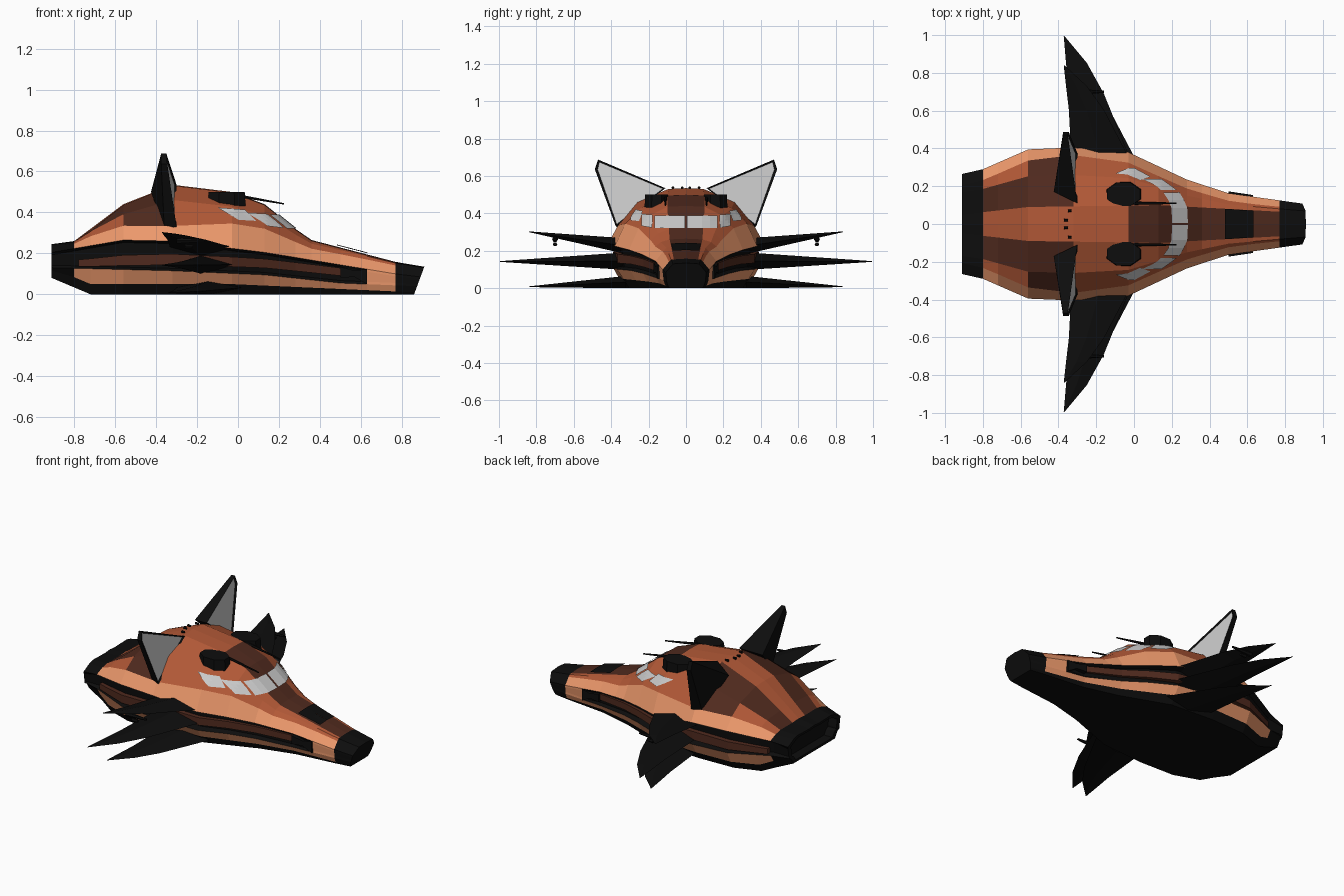
import bpy, bmesh
from math import cos, sin, pi
from mathutils import Vector
from mathutils.bvhtree import BVHTree

if "Cube" in bpy.data.objects:
    bpy.data.objects.remove(bpy.data.objects["Cube"])


def mat(name, r, g, b):
    m = bpy.data.materials.new(name)
    m.diffuse_color = (r, g, b, 1)
    m.use_nodes = True
    m.node_tree.nodes["Principled BSDF"].inputs["Base Color"].default_value = m.diffuse_color
    return m


BLACK, ORANGE, LIGHT, BROWN, GREY = range(5)
MATS = [mat("black", .004, .004, .004), mat("rust_orange", .45, .10, .038),
        mat("light_orange", .85, .32, .15), mat("brown", .08, .023, .013), mat("pale_grey", .6, .6, .6)]


def finish(name, bm, mirror=True):
    bmesh.ops.recalc_face_normals(bm, faces=bm.faces)
    me = bpy.data.meshes.new(name)
    bm.to_mesh(me)
    for m in MATS:
        me.materials.append(m)
    ob = bpy.data.objects.new(name, me)
    bpy.context.collection.objects.link(ob)
    if mirror:
        mod = ob.modifiers.new("Mirror", 'MIRROR')
        mod.use_axis = (False, True, False)
        mod.use_mirror_merge = False
    return ob


def loft(rings, colour=lambda i, j: BLACK):
    """Skin closed rings of points, with end caps."""
    bm = bmesh.new()
    vs = [[bm.verts.new(p) for p in r] for r in rings]
    n = len(vs[0])
    for i in range(len(vs) - 1):
        for j in range(n):
            k = (j + 1) % n
            f = bm.faces.new((vs[i][j], vs[i][k], vs[i + 1][k], vs[i + 1][j]))
            f.material_index = colour(i, j)
    for r, i in ((vs[0], 0), (vs[-1], len(vs) - 2)):
        bm.faces.new(r).material_index = colour(i, 0)
    return bm


def curve(*pts):
    """Straight-line interpolation along x."""
    def f(x):
        for (xa, a), (xb, b) in zip(pts, pts[1:]):
            if x <= xb:
                return a + (b - a) * max(0, (x - xa) / (xb - xa))
        return pts[-1][1]
    return f


# hull guide curves along the length
ridge = curve((-.91, .245), (-.80, .26), (-.56, .44), (-.32, .535), (-.03, .50), (.13, .44),
              (.28, .32), (.36, .265), (.86, .135))
width = curve((-.91, .265), (-.80, .29), (-.56, .395), (-.32, .405), (-.03, .38), (.28, .235),
              (.50, .163), (.77, .125), (.86, .108))
belt_z = curve((-.91, .205), (-.56, .265), (-.32, .26), (.13, .205), (.86, .085))
lower_z = curve((-.91, .13), (-.32, .115), (.13, .095), (.50, .055), (.86, .04))
keel_z = curve((-.91, .08), (-.72, 0), (.86, 0))
chine_h = curve((-.03, .05), (.86, .01))
crown_y = curve((-.91, .05), (-.56, .09), (.13, .10), (.86, .06))
brow_drop = curve((-.91, .02), (-.56, .28), (-.03, .26), (.77, .1))
cheek_y = curve((-.91, .78), (-.32, .90), (.13, .83), (.63, .73))
cheek_h = curve((-.91, .75), (-.56, .40), (-.32, .27), (-.03, .44), (.77, .70))


def ring(x):
    t, w, b, lo, k = ridge(x), width(x), belt_z(x), lower_z(x), keel_z(x)
    g = .1 * w if -.85 < x < .6 else 0          # side groove depth
    half = [(crown_y(x), t - .004), (.64 * w, t - brow_drop(x) * (t - b)),
            (cheek_y(x) * w, b + cheek_h(x) * (t - b)), (w, b), (w - g, b - .012),
            (.97 * w - g, lo + .012), (.97 * w, lo), (.88 * w, min(k + chine_h(x), lo - .015)), (.8 * w, k)]
    pts = [(0, t)] + half + [(-y, z) for y, z in reversed(half)]
    lean = .37 if x > .8 else 0                 # raked nose tip
    return [(x + lean * z, y, z) for y, z in pts]


XS = (-.91, -.80, -.72, -.56, -.32, -.03, .13, .28, .36, .50, .63, .77, .86)


def hull_colour(i, j):
    i -= 2                                      # two rings form the recessed tail
    j = j if j < 10 else 18 - j
    if i < 1 or i > 10 or j > 7:
        return BLACK
    if j in (3, 7) or (i == 10 and j > 3):
        return LIGHT
    if j > 3:
        return BLACK
    if (j == 0 and i > 4) or (j == 1 and i < 4) or (j == 2 and i == 3):
        return BROWN
    return ORANGE


rings = [ring(x) for x in XS]
tail = [[(x, y * .88, .165 + (z - .165) * .82) for _, y, z in rings[0]] for x in (-.85, -.91)]
hull = loft(tail + rings, hull_colour)
finish("hull", hull, False)
tree = BVHTree.FromBMesh(hull)


# panels laid on the hull by casting a quad along an axis
def panel(name, quad, axis, colour, off=.006, n=4):
    bm = bmesh.new()
    q = [Vector(p) for p in quad]
    d = Vector([-float(a == axis) for a in 'xyz'])
    g = []
    for i in range(n + 1):
        for j in range(n + 1):
            p = list(q[0].lerp(q[1], i / n).lerp(q[3].lerp(q[2], i / n), j / n))
            p.insert('xyz'.index(axis), 2)
            hit, nor, _, _ = tree.ray_cast(Vector(p), d)
            g.append(bm.verts.new(hit + nor * (off if nor.dot(d) < 0 else -off)))
    for i in range(n):
        for j in range(n):
            a = i * (n + 1) + j
            bm.faces.new((g[a], g[a + 1], g[a + n + 2], g[a + n + 1])).material_index = colour
    finish(name, bm)


panel("front_window", [(.006, .318), (.165, .318), (.165, .385), (.006, .385)], 'x', GREY)
panel("corner_window", [(.177, .32), (.235, .33), (.235, .395), (.177, .388)], 'x', GREY)
panel("side_window", [(0, .36), (.085, .355), (.03, .41), (-.10, .42)], 'y', GREY)
panel("muzzle_hatch", [(.48, 0), (.63, 0), (.63, .07), (.48, .08)], 'z', BLACK, .01)


# rail running inside the side groove, ending in a black cannon
def rail(name, xs, bottom, top, out, colour):
    rs = []
    for x in xs:
        y, lo, gap = out * width(x), lower_z(x), belt_z(x) - lower_z(x)
        z0, z1 = lo + bottom(x) * gap, lo + top(x) * gap
        rs.append([(x, y, z0), (x, y, z1), (x, y - .05, z1), (x, y - .05, z0)])
    finish(name, loft(rs, lambda i, j: colour))


rail("groove_rail", (-.78,) + XS[2:10], curve((-.78, .08), (.5, .4)), curve((-.78, .42), (.5, .83)), .965, BROWN)
rail("side_cannon", (.50, .53, .57, .63), curve((.5, .3), (.57, .4), (.63, 0)),
     curve((.5, .88), (.57, .8), (.63, 1)), 1.06, BLACK)


# three swept blades per side
def blade(name, z0, z1, span, t, shift=0):
    rs = []
    for f, xa, xb in ((0, -.33, -.01), (.55, -.345, -.16), (.79, -.36, -.25), (1, -.372, -.368)):
        y, z, h = .32 + f * (span - .32), z0 + f * (z1 - z0), t * (1 - f) + .002
        xm = (xa + xb) / 2 + shift
        rs.append([(xa + shift, y, z), (xm, y, z + h), (xb + shift, y, z), (xm, y, z - h)])
    finish(name, loft(rs))


blade("upper_blade", .225, .302, .84, .04)
blade("middle_blade", .145, .143, .995, .045)
blade("lower_blade", .033, .008, .84, .031, .03)

# ears: black shell with a grey sunken face
front = [(-.30, .11, .535), (-.30, .375, .33), (-.345, .487, .635), (-.35, .47, .688)]
back = [(-.425, .17, .50), (-.36, .35, .32), (-.375, .487, .638), (-.375, .47, .688)]
ear = loft([back, front])
ear.faces.ensure_lookup_table()
face = ear.faces[-1]
bmesh.ops.recalc_face_normals(ear, faces=ear.faces)
bmesh.ops.inset_region(ear, faces=[face], thickness=.014, depth=-.008)
face.material_index = GREY
finish("ear", ear)


def rod(name, a, b, r0, r1):
    finish(name, loft([[(p[0], p[1] + r * cos(k * pi / 3), p[2] + r * sin(k * pi / 3)) for k in range(6)]
                       for p, r in ((a, r0), (b, r1))]))


# roof turrets with barrels: flattened eight-sided blocks
finish("roof_turret", loft([[(-.055 + s * .1 * cos(a), .157 + s * .07 * sin(a), z)
                             for a in [(k + .5) * pi / 4 for k in range(8)]]
                            for s, z in ((1, .43), (.95, .50))]))
rod("roof_barrel", (-.02, .11, .485), (.225, .11, .442), .009, .004)

# small guns under the upper blades
rod("blade_gun", (-.30, .70, .262), (-.16, .70, .262), .016, .006)
rod("gun_mount", (-.26, .70, .235), (-.22, .70, .235), .012, .008)

# roof studs
for x, y in ((-.36, .02), (-.34, .07)):
    rod("roof_stud", (x - .01, y, .537), (x + .01, y, .537), .008, .006)
